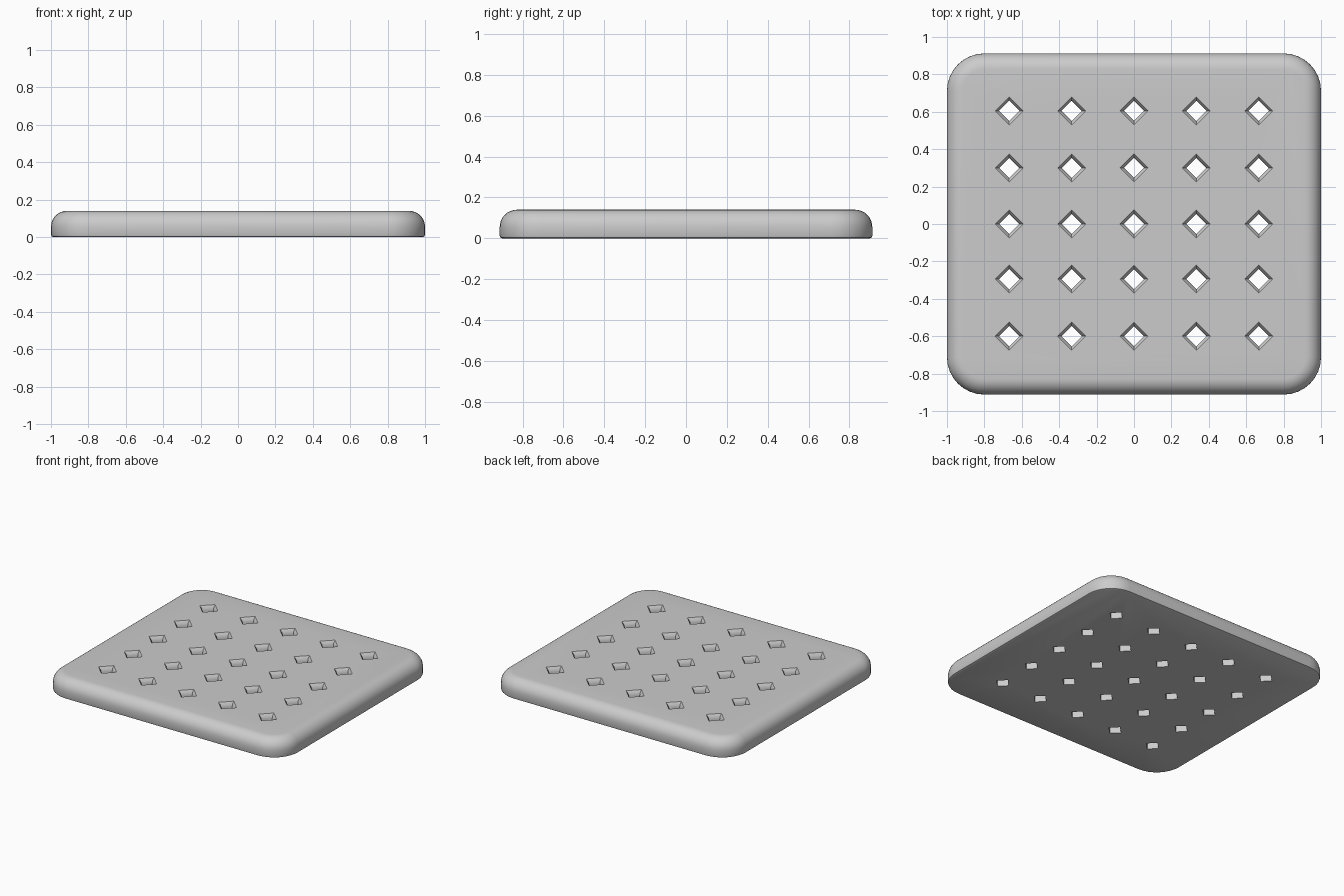
import bpy, bmesh, math

if "Cube" in bpy.data.objects:
    bpy.data.objects.remove(bpy.data.objects["Cube"])

HX, HY, H, R = 1.0, 0.912, 0.14, 0.20   # half sizes, height, plan corner radius
SEG = 8


def ring(bm, inset, z):
    """Rounded rectangle loop, inset from the outer outline."""
    r = R - inset
    verts = []
    for i, (sx, sy) in enumerate([(1, 1), (-1, 1), (-1, -1), (1, -1)]):
        for k in range(SEG + 1):
            a = math.pi / 2 * (i + k / SEG)
            verts.append(bm.verts.new((sx * (HX - R) + r * math.cos(a),
                                       sy * (HY - R) + r * math.sin(a), z)))
    return verts


def diamond(bm, cx, cy, half, z):
    return [bm.verts.new((cx + half * dx, cy + half * dy, z))
            for dx, dy in [(1, 0), (0, 1), (-1, 0), (0, -1)]]


def loft(bm, rings):
    for a, b in zip(rings, rings[1:]):
        n = len(a)
        for i in range(n):
            j = (i + 1) % n
            bm.faces.new((a[i], a[j], b[j], b[i]))
    bm.faces.new(rings[0][::-1])
    bm.faces.new(rings[-1])


def finish(bm, name):
    bmesh.ops.recalc_face_normals(bm, faces=bm.faces)
    me = bpy.data.meshes.new(name)
    bm.to_mesh(me)
    bm.free()
    ob = bpy.data.objects.new(name, me)
    bpy.context.collection.objects.link(ob)
    return ob


# Slab: small lower chamfer, straight side, large rounded top edge
F = 0.085
profile = [(0.012, 0.0), (0.003, 0.004), (0.0, 0.012)]
for k in range(9):
    t = math.pi / 2 * k / 8
    profile.append((F * (1 - math.cos(t)), H - F + F * math.sin(t)))
bm = bmesh.new()
loft(bm, [ring(bm, i, z) for i, z in profile])
slab = finish(bm, "slab")

# Grid of diamond holes, flared at the top rim
bm = bmesh.new()
for cx in (-0.667, -0.333, 0, 0.333, 0.667):
    for cy in (-0.60, -0.295, 0, 0.30, 0.605):
        loft(bm, [diamond(bm, cx, cy, h, z) for h, z in
                  [(0.054, -0.05), (0.054, 0.105), (0.06, 0.125),
                   (0.075, H), (0.085, H + 0.01)]])
cutter = finish(bm, "hole_cutter")
cutter.hide_render = True

# Cut the holes and smooth the slab
mod = slab.modifiers.new("holes", 'BOOLEAN')
mod.operation = 'DIFFERENCE'
mod.solver = 'EXACT'
mod.object = cutter
bpy.context.view_layer.objects.active = slab
slab.select_set(True)
bpy.ops.object.modifier_apply(modifier=mod.name)
bpy.data.objects.remove(cutter)
bpy.ops.object.shade_smooth_by_angle(angle=math.radians(40))
